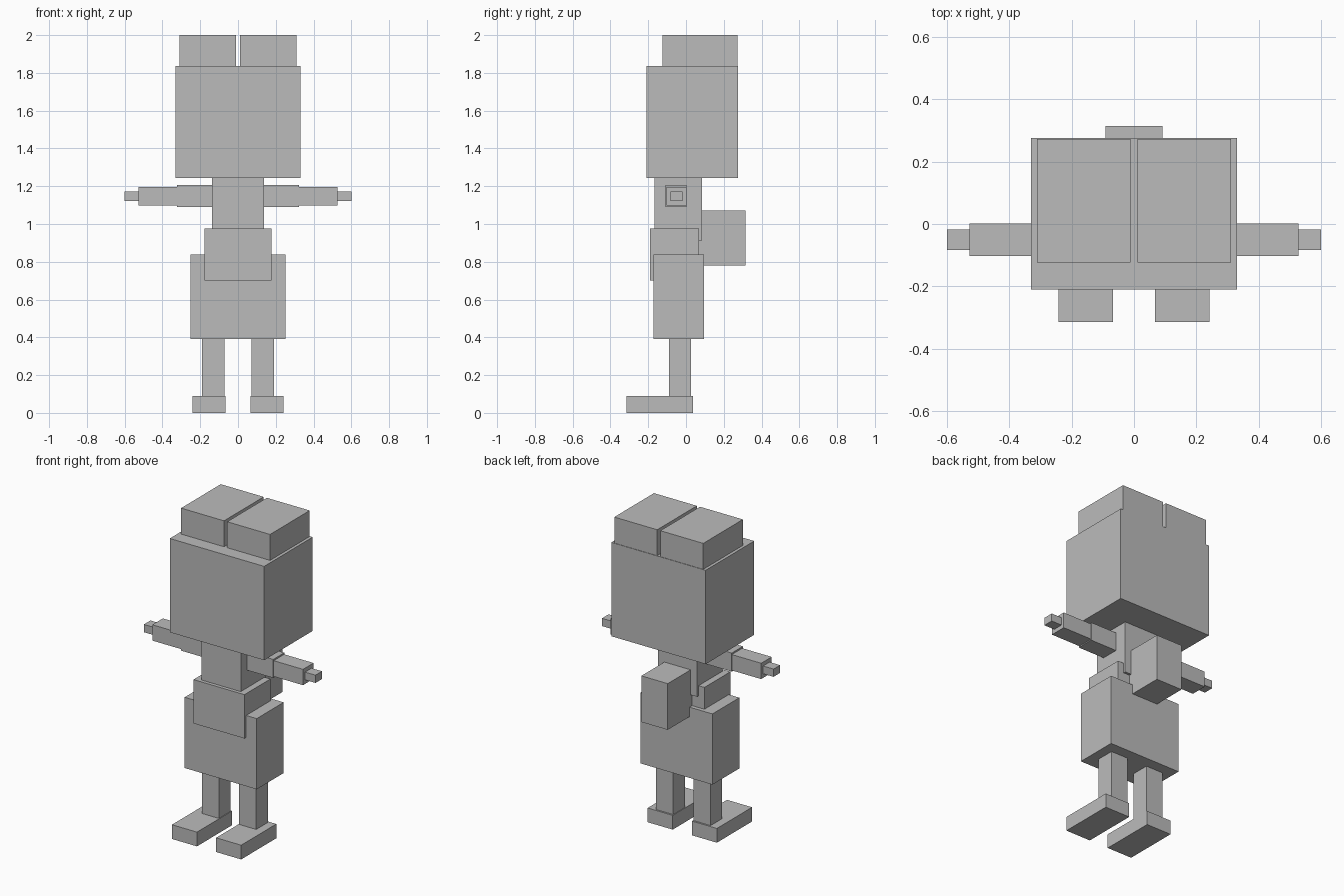
import bpy
import bmesh
from mathutils import Matrix, Vector

default_cube = bpy.data.objects.get("Cube")
if default_cube:
    bpy.data.objects.remove(default_cube, do_unlink=True)

# One plain grey for the whole figure
GREY = (0.5, 0.5, 0.5, 1.0)
grey = bpy.data.materials.new("plain_grey")
grey.use_nodes = True
grey.diffuse_color = GREY
grey.node_tree.nodes["Principled BSDF"].inputs["Base Color"].default_value = GREY


def box(name, x, y, z):
    """Flat-shaded box from its (low, high) extents on each axis."""
    low, high = (Vector(corner) for corner in zip(x, y, z))
    bm = bmesh.new()
    bmesh.ops.create_cube(bm, size=1.0, matrix=Matrix.Diagonal((*(high - low), 1.0)))
    mesh = bpy.data.meshes.new(name)
    bm.to_mesh(mesh)
    bm.free()
    mesh.materials.append(grey)
    obj = bpy.data.objects.new(name, mesh)
    obj.location = (low + high) / 2
    bpy.context.collection.objects.link(obj)
    return obj


def centred(name, half_width, y, z):
    return box(name, (-half_width, half_width), y, z)


def pair(name, x, y, z):
    """Matching boxes on the left (+x) and right (-x)."""
    box("left_" + name, x, y, z)
    box("right_" + name, (-x[1], -x[0]), y, z)


# Head with two blocks of hair on top
centred("head", 0.33, (-0.21, 0.275), (1.243, 1.836))
pair("hair_block", (0.011, 0.311), (-0.124, 0.272), (1.836, 2.0))

# Body, from chest down to hips
centred("chest", 0.137, (-0.168, 0.085), (0.913, 1.243))
centred("waist", 0.178, (-0.19, 0.07), (0.70, 0.977))
centred("hips", 0.252, (-0.173, 0.096), (0.392, 0.839))
centred("backpack", 0.092, (0.065, 0.314), (0.779, 1.071))

# Outstretched arms
pair("upper_arm", (0.13, 0.322), (-0.108, 0.003), (1.09, 1.207))
pair("forearm", (0.32, 0.527), (-0.103, 0.002), (1.097, 1.197))
pair("hand", (0.525, 0.60), (-0.083, -0.018), (1.123, 1.172))

# Legs and long feet
pair("leg", (0.071, 0.19), (-0.09, 0.026), (0.09, 0.392))
pair("foot", (0.067, 0.242), (-0.314, 0.037), (0.0, 0.09))
